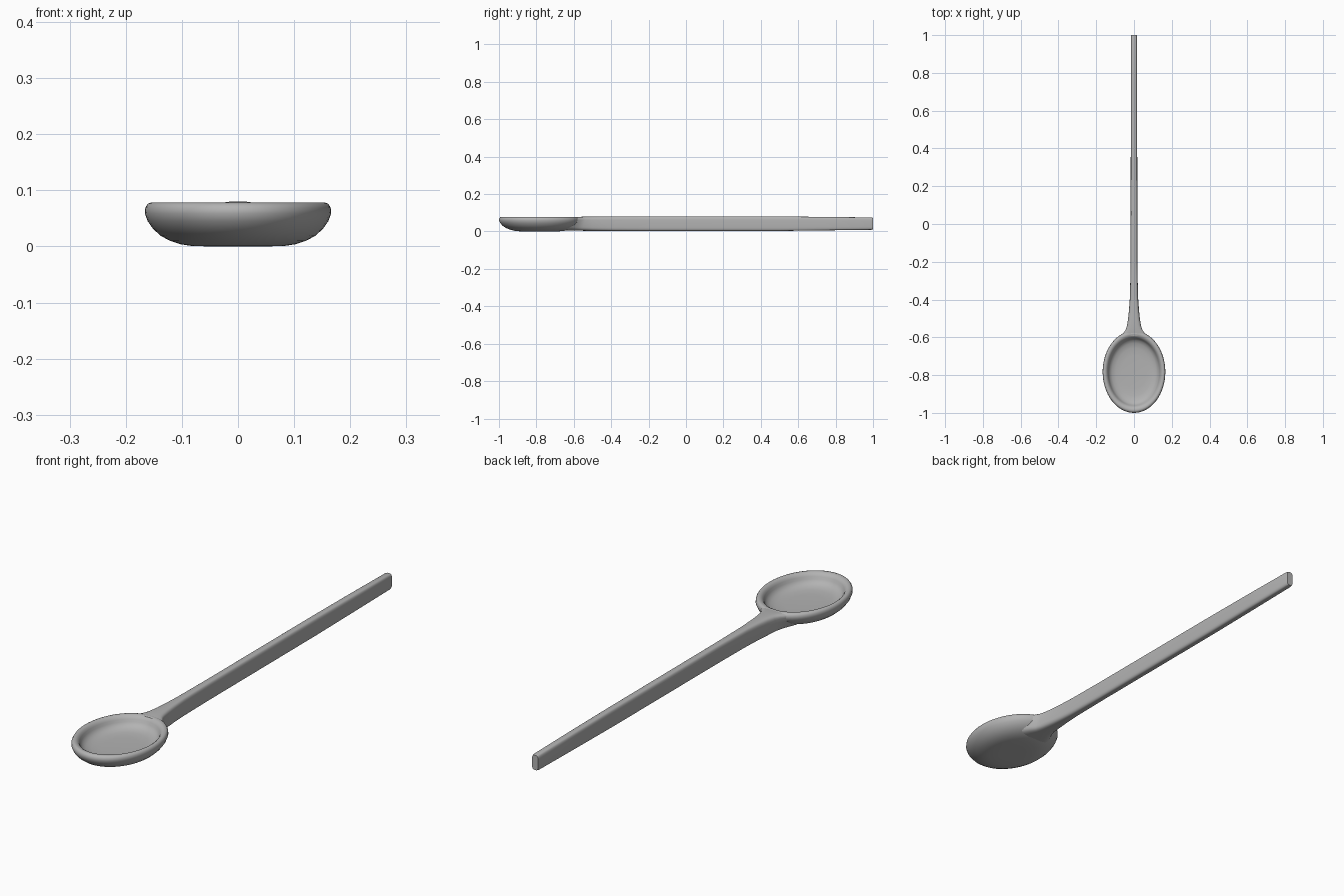
import bpy, bmesh
from math import cos, sin, pi, copysign, radians

if "Cube" in bpy.data.objects:
    bpy.data.objects.remove(bpy.data.objects["Cube"], do_unlink=True)

grey = bpy.data.materials.new("plain grey")
grey.use_nodes = True
COLOUR = (0.45, 0.45, 0.45, 1)
grey.diffuse_color = COLOUR
grey.node_tree.nodes["Principled BSDF"].inputs["Base Color"].default_value = COLOUR


def loft(name, rings):
    """Skin a list of equal rings and cap both ends."""
    bm = bmesh.new()
    loops = [[bm.verts.new(p) for p in ring] for ring in rings]
    n = len(loops[0])
    for a, b in zip(loops, loops[1:]):
        for i in range(n):
            j = (i + 1) % n
            bm.faces.new((a[i], a[j], b[j], b[i]))
    bm.faces.new(loops[0])
    bm.faces.new(loops[-1])
    bmesh.ops.recalc_face_normals(bm, faces=bm.faces)
    mesh = bpy.data.meshes.new(name)
    bm.to_mesh(mesh)
    bm.free()
    mesh.materials.append(grey)
    obj = bpy.data.objects.new(name, mesh)
    bpy.context.collection.objects.link(obj)
    bpy.ops.object.select_all(action="DESELECT")
    obj.select_set(True)
    bpy.context.view_layer.objects.active = obj
    bpy.ops.object.shade_smooth_by_angle(angle=radians(40))
    return obj


# Bowl: oval lathe, from the underside over the rim and down to the inner floor
RX, RY, CY = 0.166, 0.217, -0.783
profile = [(0.3, 0), (0.5, 0.001), (0.62, 0.004), (0.73, 0.01), (0.83, 0.019),
           (0.91, 0.031), (0.97, 0.045), (1, 0.059), (0.995, 0.069),
           (0.97, 0.076), (0.94, 0.078), (0.9, 0.077), (0.86, 0.072),
           (0.83, 0.064), (0.81, 0.054), (0.77, 0.044), (0.7, 0.036),
           (0.58, 0.031), (0.4, 0.029)]
SEG = 64
loft("bowl", [[(RX * r * cos(2 * pi * i / SEG), CY + RY * r * sin(2 * pi * i / SEG), z)
               for i in range(SEG)] for r, z in profile])

# Handle: rounded oblong sections (y, half width, bottom, top), flared into the bowl
sections = [(-0.592, 0.075, 0.006, 0.076), (-0.575, 0.062, 0.005, 0.078),
            (-0.555, 0.046, 0.004, 0.079), (-0.535, 0.038, 0.004, 0.08),
            (-0.5, 0.031, 0.003, 0.08), (-0.45, 0.026, 0.003, 0.08),
            (-0.38, 0.021, 0.003, 0.08), (-0.2, 0.018, 0.003, 0.08),
            (0.5, 0.017, 0.003, 0.08), (0.75, 0.017, 0.006, 0.078),
            (0.99, 0.016, 0.009, 0.075), (1.0, 0.014, 0.011, 0.073)]


def oblong(y, half, low, high, n=32, power=0.55):
    ring = []
    lean = 0.05 * max(0, min(1, (-0.5 - y) / 0.09))  # lower edge reaches under the bowl
    for i in range(n):
        c, s = cos(2 * pi * i / n), sin(2 * pi * i / n)
        x = half * copysign(abs(c) ** power, c)
        t = 0.5 + 0.5 * copysign(abs(s) ** (power * 0.8), s)
        ring.append((x, y - lean * (1 - t), low + (high - low) * t))
    return ring


loft("handle", [oblong(*s) for s in sections])
